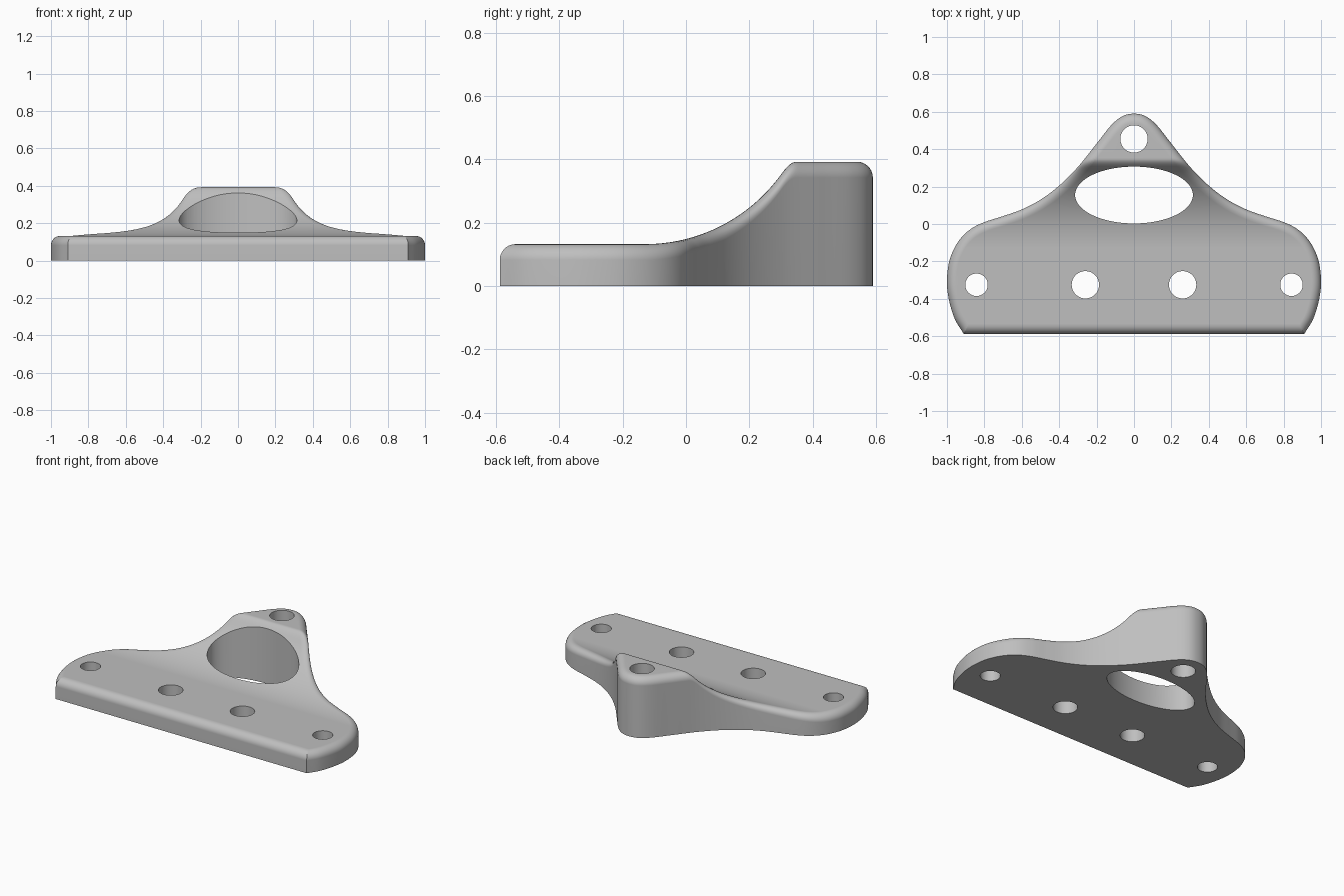
import bpy, bmesh, math
from mathutils import Vector

cube = bpy.data.objects.get("Cube")
if cube:
    bpy.data.objects.remove(cube, do_unlink=True)

FRONT, TIP = -0.588, 0.59
BASE_H, BOSS_H, FILLET = 0.132, 0.392, 0.05
STEPS, RINGS = 14, 7

grey = bpy.data.materials.new("light grey")
grey.use_nodes = True
colour = (0.52, 0.52, 0.52, 1)
grey.diffuse_color = colour
grey.node_tree.nodes["Principled BSDF"].inputs["Base Color"].default_value = colour

# Right half of the plan, from the front corner round to the rear tip
PLAN = [(0.91, FRONT), (0.957, -0.51), (0.986, -0.42), (1.0, -0.325),
        (0.992, -0.22), (0.966, -0.14), (0.925, -0.075), (0.87, -0.025),
        (0.80, 0.01), (0.70, 0.042), (0.60, 0.078), (0.50, 0.13),
        (0.40, 0.205), (0.30, 0.305), (0.20, 0.43), (0.12, 0.53),
        (0.06, 0.577), (0, TIP)]


def smooth_chain(points):
    """Catmull-Rom curve through the points, mirrored past the tip."""
    p = [Vector(q) for q in points]
    p = [2 * p[0] - p[1]] + p + [Vector((-p[-2].x, p[-2].y))]
    out = []
    for a, b, c, d in zip(p, p[1:], p[2:], p[3:]):
        for i in range(STEPS):
            t = i / STEPS
            out.append(0.5 * (2 * b + (c - a) * t + (2 * a - 5 * b + 4 * c - d) * t**2
                              + (3 * b - a - 3 * c + d) * t**3))
    return out + [p[-2]]


def height(y):
    """Flat base, circular sweep upwards, rounded crest, flat boss."""
    run, radius = max(0, y + 0.13), 0.53
    sweep = BASE_H + radius - math.sqrt(max(0, radius**2 - run**2))
    k = 0.04
    blend = max(0, k - abs(sweep - BOSS_H)) / k
    return min(sweep, BOSS_H) - blend**2 * k / 4


def inset(chain, d):
    """Offset the chain inwards, trimmed at the front edge and the centre."""
    out = []
    for i, p in enumerate(chain):
        t = (chain[min(i + 1, len(chain) - 1)] - chain[max(i - 1, 0)]).normalized()
        n = Vector((-t.y, t.x))
        if i == 0:
            corner_x = p.x + d * (1 - n.y) / n.x
            out.append(Vector((corner_x, FRONT + d)))
        elif i == len(chain) - 1:
            out.append(Vector((0, TIP - d)))
        else:
            q = p + n * d
            if q.y <= FRONT + d:
                q = Vector((corner_x, FRONT + d))
            out.append(Vector((max(0, q.x), min(q.y, TIP - d))))
    return out


# Bracket body: wall, rounded rim and cross strips that follow the height
bm = bmesh.new()
chain = smooth_chain(PLAN)
rings = []


def add_ring(points, z_of):
    right = [bm.verts.new((p.x, p.y, z_of(p.y))) for p in points]
    left = [bm.verts.new((-p.x, p.y, z_of(p.y))) for p in points[:-1]]
    rings.append(right + left[::-1])


add_ring(chain, lambda y: 0)
for j in range(RINGS + 1):
    a = j / RINGS * math.pi / 2
    d, drop = FILLET * (1 - math.cos(a)), FILLET * (1 - math.sin(a))
    add_ring(inset(chain, d), lambda y: height(y) - drop)
count = len(rings[0])
for low, high in zip(rings, rings[1:]):
    for i in range(count):
        k = (i + 1) % count
        bm.faces.new((low[i], low[k], high[k], high[i]))
top = rings[-1]
for i in range(len(chain) - 1):
    corners = [top[i], top[i + 1], top[-2 - i], top[-1 - i]]
    if i == len(chain) - 2:
        corners = [top[i], top[i + 1], top[-1 - i]]
    bm.faces.new(corners)
bm.faces.new(rings[0][::-1])
bmesh.ops.remove_doubles(bm, verts=bm.verts, dist=0.0002)
bmesh.ops.recalc_face_normals(bm, faces=bm.faces)
mesh = bpy.data.meshes.new("mounting_bracket")
bm.to_mesh(mesh)
bm.free()
mesh.materials.append(grey)
body = bpy.data.objects.new("mounting_bracket", mesh)
bpy.context.collection.objects.link(body)


def cut_hole(name, x, y, rx, ry, sides=64):
    """Vertical through hole, round or oval."""
    bpy.ops.mesh.primitive_cylinder_add(vertices=sides, radius=1, depth=1, location=(x, y, 0.3))
    cutter = bpy.context.object
    cutter.name = name
    cutter.scale = (rx, ry, 1)
    cutter.data.materials.append(grey)
    bpy.context.view_layer.update()
    mod = body.modifiers.new(name, 'BOOLEAN')
    mod.operation, mod.solver, mod.object = 'DIFFERENCE', 'EXACT', cutter
    bpy.ops.object.select_all(action='DESELECT')
    body.select_set(True)
    bpy.context.view_layer.objects.active = body
    bpy.ops.object.modifier_apply(modifier=name)
    bpy.data.objects.remove(cutter, do_unlink=True)


# Lightening opening, boss hole and the row of four base holes
cut_hole("oval_opening", 0, 0.155, 0.315, 0.152, 96)
cut_hole("boss_hole", 0, 0.455, 0.073, 0.073)
for side in (-1, 1):
    cut_hole("inner_hole", side * 0.26, -0.325, 0.073, 0.073)
    cut_hole("outer_hole", side * 0.842, -0.325, 0.06, 0.06)

# Smooth shading with crisp hole edges
bpy.ops.object.shade_smooth_by_angle(angle=math.radians(35))
weighted = body.modifiers.new("even_shading", 'WEIGHTED_NORMAL')
weighted.keep_sharp = True
